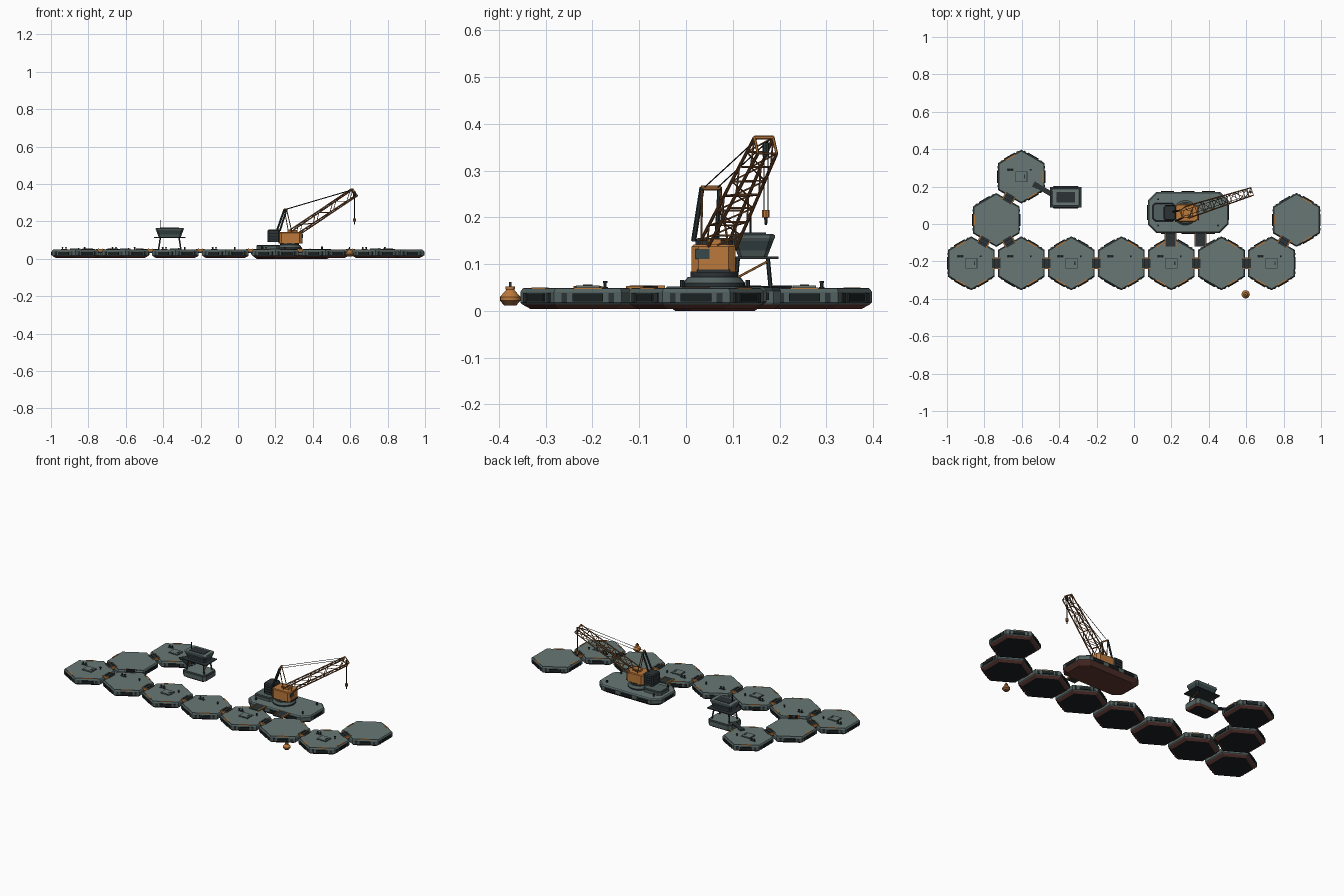
import bpy, bmesh, math
from mathutils import Vector, Matrix

if "Cube" in bpy.data.objects:
    bpy.data.objects.remove(bpy.data.objects["Cube"])

COLOURS = {
    "deck_grey": (0.135, 0.185, 0.175), "hull_grey": (0.085, 0.12, 0.115),
    "dark_steel": (0.025, 0.033, 0.036), "black_rubber": (0.011, 0.015, 0.016),
    "orange_paint": (0.5, 0.19, 0.045), "boom_brown": (0.25, 0.1, 0.035),
    "red_lead": (0.115, 0.04, 0.032), "window_glass": (0.04, 0.065, 0.07),
}
MATS = {}
for key, rgb in COLOURS.items():
    m = bpy.data.materials.new(key)
    m.use_nodes = True
    m.diffuse_color = (*rgb, 1)
    m.node_tree.nodes["Principled BSDF"].inputs["Base Color"].default_value = (*rgb, 1)
    m.node_tree.nodes["Principled BSDF"].inputs["Roughness"].default_value = 0.8
    MATS[key] = m


class Part:
    """Collects simple solids into one named object."""
    def __init__(self, name):
        self.name, self.bm, self.slots = name, bmesh.new(), []

    def slot(self, mat):
        if mat not in self.slots:
            self.slots.append(mat)
        return self.slots.index(mat)

    def paint(self, verts, mat):
        i = self.slot(mat)
        for f in {f for v in verts for f in v.link_faces}:
            f.material_index = i

    def box(self, c, size, mat, turn=0):
        t = Matrix.Translation(c) @ Matrix.Rotation(turn, 4, 'Z') @ Matrix.Diagonal((*size, 1))
        self.paint(bmesh.ops.create_cube(self.bm, size=1, matrix=t)["verts"], mat)

    def rod(self, a, b, r, mat, r2=None, sides=6):
        a, b = Vector(a), Vector(b)
        d = b - a
        t = Matrix.Translation((a + b) / 2) @ d.to_track_quat('Z', 'Y').to_matrix().to_4x4()
        self.paint(bmesh.ops.create_cone(self.bm, cap_ends=True, segments=sides, radius1=r,
                   radius2=r if r2 is None else r2, depth=d.length, matrix=t)["verts"], mat)

    def loft(self, centre, outline, levels, mats, bottom, top):
        """Stack inset copies of an outline; levels are (inset, z)."""
        hx = max(p[0] for p in outline)
        hy = max(p[1] for p in outline)
        rings = [[self.bm.verts.new((centre[0] + x * (1 - i / hx), centre[1] + y * (1 - i / hy), z))
                  for x, y in outline] for i, z in levels]
        n = len(outline)
        for lo, hi, mat in zip(rings, rings[1:], mats):
            for k in range(n):
                f = self.bm.faces.new((lo[k], lo[(k + 1) % n], hi[(k + 1) % n], hi[k]))
                f.material_index = self.slot(mat)
        self.bm.faces.new(rings[0][::-1]).material_index = self.slot(bottom)
        self.bm.faces.new(rings[-1]).material_index = self.slot(top)

    def finish(self, smooth=False):
        me = bpy.data.meshes.new(self.name)
        self.bm.to_mesh(me)
        self.bm.free()
        for s in self.slots:
            me.materials.append(MATS[s])
        ob = bpy.data.objects.new(self.name, me)
        bpy.context.collection.objects.link(ob)
        if smooth:
            bpy.context.view_layer.objects.active = ob
            ob.select_set(True)
            bpy.ops.object.shade_smooth_by_angle(angle=math.radians(35))
            ob.select_set(False)
        return ob


def polar(r, deg):
    return Vector((r * math.cos(math.radians(deg)), r * math.sin(math.radians(deg))))


def chamfered(hx, hy, c):
    q = [(hx, hy - c), (hx - c, hy)]
    mirror = [(-x, y) for x, y in q[::-1]]
    return q + mirror + [(-x, -y) for x, y in q] + [(-x, -y) for x, y in mirror]


# Hexagonal pontoons
R, STEP = 0.144, 0.2675
AP = R * math.cos(math.pi / 6)
ROW = STEP * math.sin(math.pi / 3)
start = Vector((-0.87, -0.21))
cells = [start + Vector((STEP * i, 0)) for i in range(7)]
cells += [start + Vector((STEP / 2, ROW)), start + Vector((STEP, 2 * ROW)),
          start + Vector((6.5 * STEP, ROW))]
hexagon = [polar(R, 30 + 60 * k) for k in range(6)]
links = set()
for n, c in enumerate(cells):
    p = Part(f"pontoon_{n + 1}")
    p.loft(c, hexagon, [(0.022, 0.004), (0.004, 0.014), (0, 0.018), (0, 0.041), (0.004, 0.047), (0.007, 0.049)],
           ["red_lead", "hull_grey", "hull_grey", "hull_grey", "dark_steel"], "black_rubber", "deck_grey")
    for k in range(6):
        out = polar(1, 60 * k)
        turn = math.radians(60 * k)
        near = [j for j, d in enumerate(cells) if (d - c - out * STEP).length < 0.02]
        # Joined sides get a hinge link, free sides get fenders and a warning strip
        if near:
            links.add((min(n, near[0]), max(n, near[0]), 60 * k % 180))
            continue
        e = c + out * AP
        p.box((*e, 0.029), (0.01, 0.066, 0.017), "black_rubber", turn)
        for s in (-1, 1):
            side = Vector((-out.y, out.x)) * s * 0.05
            p.box((*(e + side), 0.028), (0.006, 0.012, 0.02), "dark_steel", turn)
        if k % 2 == n % 2 or k == 5:
            p.box((*(c + out * (AP - 0.007)), 0.0485), (0.007, 0.06, 0.004), "orange_paint", turn)
    # Deck hatch and mooring posts
    if n < 9 and n % 2 == 0:
        p.box((c.x, c.y, 0.051), (0.058, 0.05, 0.007), "deck_grey")
        p.box((c.x, c.y, 0.0495), (0.064, 0.056, 0.002), "dark_steel")
        p.box((c.x + 0.018, c.y, 0.055), (0.006, 0.02, 0.003), "dark_steel")
    if n not in (5, 7, 9):
        for x in (-0.068, -0.05, 0.05):
            p.rod((c.x + x, c.y + 0.037, 0.047), (c.x + x, c.y + 0.037, 0.062), 0.0035, "dark_steel", sides=8)
            p.rod((c.x + x, c.y + 0.037, 0.06), (c.x + x, c.y + 0.037, 0.064), 0.005, "dark_steel", sides=8)
        p.box((c.x - 0.059, c.y + 0.037, 0.05), (0.034, 0.012, 0.003), "dark_steel")
    p.finish()

# Hinge links between pontoons
p = Part("hinge_links")
for a, b, deg in sorted(links):
    m, turn = (cells[a] + cells[b]) / 2, math.radians(deg)
    p.box((*m, 0.042), (0.046, 0.056, 0.02), "dark_steel", turn)
    for s in (-1, 1):
        p.box((*(m + polar(s * 0.028, deg + 90)), 0.046), (0.042, 0.006, 0.014), "orange_paint", turn)
        p.box((*(m + polar(s * 0.01, deg)), 0.053), (0.004, 0.05, 0.003), "black_rubber", turn)
p.finish()

# Crane barge
bx, by = 0.289, 0.062
p = Part("crane_barge")
p.loft((bx, by), chamfered(0.215, 0.11, 0.045),
       [(0.025, 0), (0.004, 0.016), (0, 0.02), (0, 0.043), (0.005, 0.05), (0.008, 0.052)],
       ["red_lead", "red_lead", "hull_grey", "hull_grey", "dark_steel"], "red_lead", "deck_grey")
for s in (-1, 1):
    for x in (-0.11, 0, 0.11):
        p.box((bx + x, by + s * 0.11, 0.031), (0.07, 0.01, 0.016), "black_rubber")
    p.box((bx + s * 0.215, by, 0.031), (0.008, 0.08, 0.016), "black_rubber")
    for y in (-0.07, 0.07):
        p.rod((bx + s * 0.16, by + y, 0.05), (bx + s * 0.16, by + y, 0.066), 0.005, "dark_steel", sides=8)
p.loft((0.16, 0.063), chamfered(0.062, 0.05, 0.015), [(0, 0.051), (0, 0.068), (0.006, 0.075)],
       ["hull_grey", "dark_steel"], "hull_grey", "hull_grey")
p.finish()

# Barge gangways
p = Part("barge_gangways")
for x in (0.195, 0.355):
    p.box((x, -0.083, 0.05), (0.052, 0.072, 0.006), "dark_steel")
    for s in (-1, 1):
        p.box((x + s * 0.029, -0.083, 0.051), (0.006, 0.076, 0.008), "orange_paint")
p.finish()

# Crane turntable
px, py = 0.275, 0.06
p = Part("crane_turntable")
for z0, z1, r0, r1, mat in ((0.05, 0.06, 0.066, 0.066, "dark_steel"), (0.06, 0.073, 0.066, 0.056, "hull_grey"),
                            (0.073, 0.084, 0.05, 0.05, "dark_steel")):
    p.rod((px, py, z0), (px, py, z1), r0, mat, r1, 24)
p.finish(True)

# Crane house and engine block
p = Part("crane_house")
p.loft((0.281, 0.059), chamfered(0.063, 0.047, 0.015), [(0, 0.083), (0, 0.138), (0.004, 0.142)],
       ["orange_paint", "orange_paint"], "dark_steel", "orange_paint")
p.box((0.281, 0.059, 0.085), (0.13, 0.07, 0.007), "dark_steel")
p.box((0.345, 0.035, 0.122), (0.004, 0.03, 0.022), "window_glass")
p.box((0.29, 0.06, 0.147), (0.05, 0.03, 0.014), "orange_paint")
p.finish()
p = Part("engine_block")
p.loft((0.192, 0.06), chamfered(0.033, 0.04, 0.008), [(0, 0.09), (0, 0.15), (0.005, 0.156)],
       ["dark_steel", "dark_steel"], "dark_steel", "dark_steel")
for z in (0.105, 0.12, 0.135):
    p.box((0.192, 0.06, z), (0.045, 0.084, 0.005), "black_rubber")
p.finish()

# Lattice boom, in a frame turned about the pivot
ANG = math.radians(17.7)


def at(r, side, z):
    return Vector((px + r * math.cos(ANG) - side * math.sin(ANG), py + r * math.sin(ANG) + side * math.cos(ANG), z))


def chord(t, side, upper):
    a, b = ((0.01, 0.152), (0.35, 0.371)) if upper else ((0.05, 0.132), (0.375, 0.337))
    w = side * (0.032 + (0.021 - 0.032) * t)
    return at(a[0] + (b[0] - a[0]) * t, w, a[1] + (b[1] - a[1]) * t)


p = Part("lattice_boom")
BAYS = 7
for s in (-1, 1):
    for u in (0, 1):
        p.rod(chord(0, s, u), chord(1, s, u), 0.0035, "boom_brown")
    for i in range(BAYS):
        t0, t1 = i / BAYS, (i + 1) / BAYS
        p.rod(chord(t0, s, i % 2), chord(t1, s, 1 - i % 2), 0.002, "boom_brown")
for i in range(BAYS + 1):
    for u in (0, 1):
        p.rod(chord(i / BAYS, -1, u), chord(i / BAYS, 1, u), 0.002, "boom_brown")
        if i < BAYS:
            p.rod(chord(i / BAYS, 1 if i % 2 else -1, u), chord((i + 1) / BAYS, -1 if i % 2 else 1, u), 0.0018, "boom_brown")
p.rod(chord(1, -1, 1), chord(1, 1, 1), 0.0045, "orange_paint")
for s in (-1, 1):
    p.rod(chord(1, s, 0), chord(1, s, 1), 0.003, "orange_paint")
p.finish()

# Back gantry
p = Part("gantry")
for s in (-0.02, 0.02):
    p.rod(at(-0.062, s * 1.3, 0.15), at(-0.022, s, 0.264), 0.0055, "dark_steel")
    p.rod(at(0.005, s * 1.5, 0.14), at(-0.022, s, 0.262), 0.0025, "boom_brown")
p.rod(at(-0.022, -0.022, 0.263), at(-0.022, 0.022, 0.263), 0.005, "orange_paint")
p.finish()

# Stay cables, hoist line and hook
p = Part("cables_and_hook")
for s in (-0.015, 0.015):
    p.rod(at(-0.022, s, 0.264), at(0.35, s, 0.368), 0.0014, "black_rubber")
    p.rod(at(0.365, s * 0.3, 0.355), at(0.365, s * 0.3, 0.215), 0.0014, "black_rubber")
p.rod(at(0.365, 0, 0.36), at(0.365, 0, 0.33), 0.007, "dark_steel", sides=8)
p.rod(at(0.365, 0, 0.2), at(0.365, 0, 0.216), 0.008, "orange_paint", sides=8)
p.rod(at(0.365, 0, 0.184), at(0.365, 0, 0.2), 0.0025, "dark_steel", 0.004)
p.finish()

# Control tower on its own float
tx, ty = -0.365, 0.143
p = Part("tower_float")
p.loft((tx, ty), chamfered(0.08, 0.06, 0.016), [(0.015, 0.004), (0.002, 0.014), (0, 0.018), (0, 0.043), (0.005, 0.05)],
       ["red_lead", "hull_grey", "hull_grey", "dark_steel"], "black_rubber", "deck_grey")
p.finish()
p = Part("tower_legs")
for sx in (-1, 1):
    for sy in (-1, 1):
        p.rod((tx + sx * 0.06, ty + sy * 0.038, 0.048), (tx + sx * 0.05, ty + sy * 0.032, 0.113), 0.0045, "dark_steel")
    p.rod((tx + sx * 0.056, ty - 0.036, 0.07), (tx + sx * 0.052, ty + 0.033, 0.107), 0.0025, "orange_paint")
p.finish()
p = Part("tower_cabin")
p.box((tx, ty, 0.114), (0.166, 0.11, 0.005), "dark_steel")
p.loft((tx, ty), chamfered(0.075, 0.047, 0.01), [(0.016, 0.116), (0.011, 0.129), (0.003, 0.15), (0, 0.156), (0, 0.162), (0.004, 0.165)],
       ["hull_grey", "window_glass", "hull_grey", "hull_grey", "deck_grey"], "hull_grey", "deck_grey")
p.box((tx, ty, 0.166), (0.1, 0.056, 0.003), "dark_steel")
p.rod((tx - 0.05, ty - 0.005, 0.163), (tx - 0.05, ty - 0.005, 0.207), 0.0018, "black_rubber")
p.finish()
p = Part("tower_gangway")
p.box((-0.478, 0.181, 0.05), (0.115, 0.026, 0.006), "dark_steel", math.radians(-30))
p.box((-0.525, 0.207, 0.051), (0.03, 0.03, 0.007), "dark_steel", math.radians(-30))
p.finish()

# Mooring buoy
p = Part("mooring_buoy")
for z0, z1, r0, r1, mat in ((0.012, 0.022, 0.013, 0.022, "boom_brown"), (0.022, 0.03, 0.022, 0.022, "orange_paint"),
                            (0.03, 0.046, 0.022, 0.008, "orange_paint"), (0.046, 0.052, 0.01, 0.01, "orange_paint"),
                            (0.052, 0.062, 0.003, 0.003, "dark_steel")):
    p.rod((0.597, -0.376, z0), (0.597, -0.376, z1), r0, mat, r1, 16)
p.finish(True)
